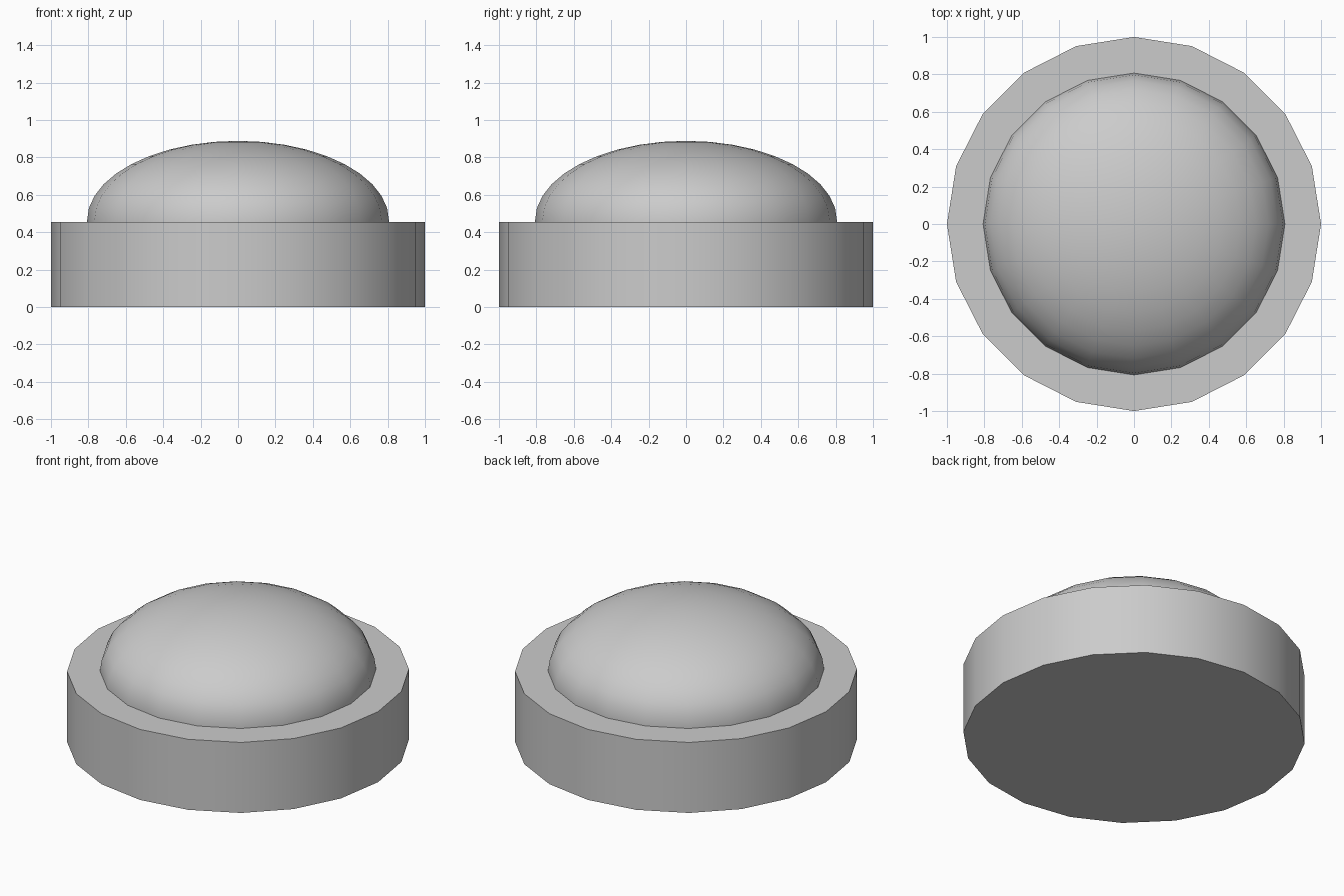
import bpy, bmesh, math

if "Cube" in bpy.data.objects:
    bpy.data.objects.remove(bpy.data.objects["Cube"])

SIDES = 20


def lathe(name, profile):
    """Revolve (radius, z) points around z; radius 0 makes a pole."""
    bm = bmesh.new()
    rings = []
    for r, z in profile:
        if r < 1e-6:
            rings.append([bm.verts.new((0, 0, z))] * SIDES)
        else:
            rings.append([bm.verts.new((r * math.cos(2 * math.pi * i / SIDES),
                                        r * math.sin(2 * math.pi * i / SIDES), z))
                          for i in range(SIDES)])
    for a, b in zip(rings, rings[1:]):
        for i in range(SIDES):
            j = (i + 1) % SIDES
            bm.faces.new(list(dict.fromkeys((a[i], a[j], b[j], b[i]))))
    # Close any open ends with a flat cap
    for ring in (rings[0], rings[-1]):
        if ring[0] is not ring[1]:
            bm.faces.new(ring)
    bmesh.ops.recalc_face_normals(bm, faces=bm.faces)
    mesh = bpy.data.meshes.new(name)
    bm.to_mesh(mesh)
    bm.free()
    obj = bpy.data.objects.new(name, mesh)
    bpy.context.collection.objects.link(obj)
    bpy.ops.object.select_all(action='DESELECT')
    obj.select_set(True)
    bpy.context.view_layer.objects.active = obj
    bpy.ops.object.shade_smooth_by_angle(angle=math.radians(35))
    return obj


# Flat round base
lathe("base", [(1.0, 0.0), (1.0, 0.455)])

# Flattened dome, its lower rim sunk slightly into the base
RADIUS, CENTRE, TOP, STEPS = 0.807, 0.462, 0.888, 10
dome = [(RADIUS, 0.44)]
for k in range(STEPS + 1):
    a = math.pi / 2 * k / STEPS
    dome.append((RADIUS * math.cos(a), CENTRE + (TOP - CENTRE) * math.sin(a)))
lathe("dome", dome)
